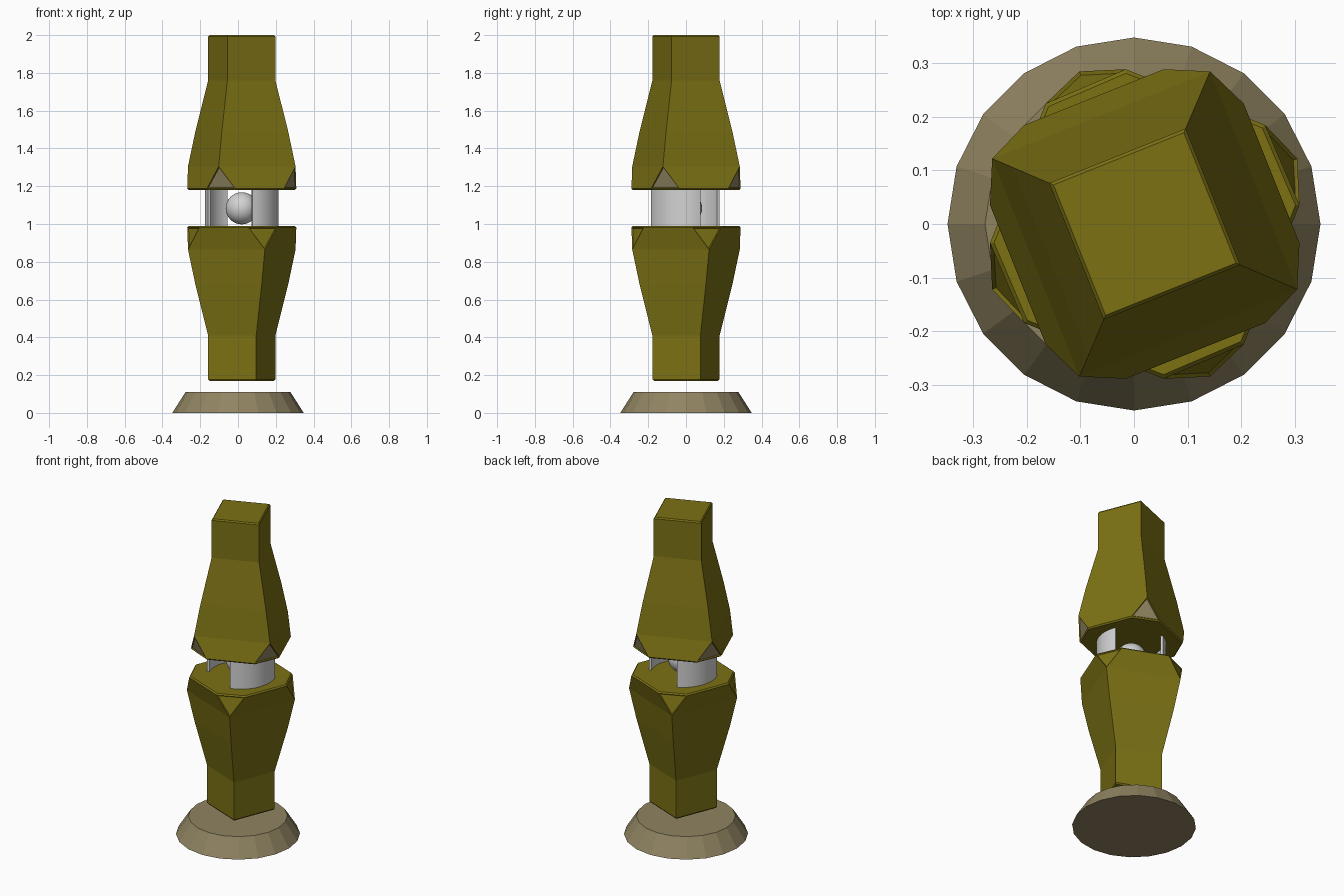
import bpy, bmesh, math
from mathutils import Matrix

cube = bpy.data.objects.get("Cube")
if cube:
    bpy.data.objects.remove(cube, do_unlink=True)

CX = 0.02                    # joint axis
TWIST = math.radians(21.8)   # limbs twist in opposite directions


def material(name, rgb, rough=0.6):
    m = bpy.data.materials.new(name)
    m.use_nodes = True
    m.diffuse_color = (*rgb, 1)
    bsdf = m.node_tree.nodes["Principled BSDF"]
    bsdf.inputs["Base Color"].default_value = (*rgb, 1)
    bsdf.inputs["Roughness"].default_value = rough
    return m


olive = material("olive", (0.20, 0.165, 0.007))
stone = material("stone_tan", (0.28, 0.23, 0.12))
silver = material("silver_grey", (0.65, 0.65, 0.66))


def add_object(name, bm, mats, smooth=False):
    bmesh.ops.recalc_face_normals(bm, faces=bm.faces)
    mesh = bpy.data.meshes.new(name)
    bm.to_mesh(mesh)
    bm.free()
    ob = bpy.data.objects.new(name, mesh)
    bpy.context.collection.objects.link(ob)
    for m in mats:
        mesh.materials.append(m)
    if smooth:
        bpy.ops.object.select_all(action="DESELECT")
        ob.select_set(True)
        bpy.context.view_layer.objects.active = ob
        bpy.ops.object.shade_smooth_by_angle(angle=math.radians(40))
    return ob


def limb(name, joint_z, s, mats):
    """Flared square post with its joint-end corners cut off."""
    bm = bmesh.new()

    def octagon(half, cut, t):
        pts = []
        for k in range(4):
            a, c = k * math.pi / 2, complex(half, cut)
            for p in (c, complex(cut, half)):
                q = p * complex(math.cos(a), math.sin(a))
                pts.append(bm.verts.new((q.real, q.imag, t)))
        return pts

    def square(half, t):
        signs = ((1, 1), (-1, 1), (-1, -1), (1, -1))
        return [bm.verts.new((half * i, half * j, t)) for i, j in signs]

    # joint end: rounded lip, then the wide octagon
    lip = octagon(0.248, 0.137, 0)
    wide = octagon(0.255, 0.14, 0.008)
    bm.faces.new(lip)
    for i in range(8):
        j = (i + 1) % 8
        bm.faces.new((lip[i], lip[j], wide[j], wide[i]))

    # square rings up to the narrow end
    profile = [(0.219, 0.125), (0.189, 0.31), (0.137, 0.58),
               (0.137, 0.812), (0.131, 0.82)]
    rings = [square(h, t) for h, t in profile]
    corners = []
    for k in range(4):
        n = (k + 1) % 4
        corners.append(bm.faces.new((wide[2 * k], wide[2 * k + 1], rings[0][k])))
        bm.faces.new((wide[2 * k + 1], wide[2 * n], rings[0][n], rings[0][k]))
        for a, b in zip(rings, rings[1:]):
            bm.faces.new((a[k], a[n], b[n], b[k]))
    bm.faces.new(rings[-1])
    bmesh.ops.recalc_face_normals(bm, faces=bm.faces)

    # sunken triangular panels on the cut corners
    bmesh.ops.inset_individual(bm, faces=corners, thickness=0.008, depth=-0.006)
    for f in corners:
        f.material_index = len(mats) - 1

    # place: the lower limb is the upper one turned over
    turn = Matrix.Rotation(0 if s > 0 else math.pi, 4, "X")
    bm.transform(Matrix.Translation((CX, 0, joint_z)) @ turn
                 @ Matrix.Rotation(TWIST, 4, "Z"))
    return add_object(name, bm, mats)


def curved_plate(name, start, end, outer=0.195, inner=0.18, steps=20):
    """Section of a tube wall bridging the two limbs."""
    bm = bmesh.new()
    rows = []
    for i in range(steps + 1):
        a = math.radians(start + (end - start) * i / steps)
        rows.append([bm.verts.new((CX + r * math.cos(a), r * math.sin(a), z))
                     for r, z in ((outer, 0.98), (outer, 1.19),
                                  (inner, 1.19), (inner, 0.98))])
    for a, b in zip(rows, rows[1:]):
        for k in range(4):
            n = (k + 1) % 4
            bm.faces.new((a[k], a[n], b[n], b[k]))
    bm.faces.new(rows[0])
    bm.faces.new(rows[-1])
    return add_object(name, bm, [silver], smooth=True)


# base disc
bm = bmesh.new()
bmesh.ops.create_cone(bm, cap_ends=True, segments=20, radius1=0.348,
                      radius2=0.278, depth=0.11,
                      matrix=Matrix.Translation((0, 0, 0.055)))
add_object("base", bm, [stone])

# limbs
limb("lower_limb", 0.99, -1, [olive])
limb("upper_limb", 1.18, 1, [olive, stone])

# joint
bm = bmesh.new()
bmesh.ops.create_uvsphere(bm, u_segments=32, v_segments=16, radius=0.085,
                          matrix=Matrix.Translation((CX, 0, 1.083)))
add_object("joint_ball", bm, [silver], smooth=True)
curved_plate("joint_plate_left", -73, 23)
curved_plate("joint_plate_right", 115, 203)
